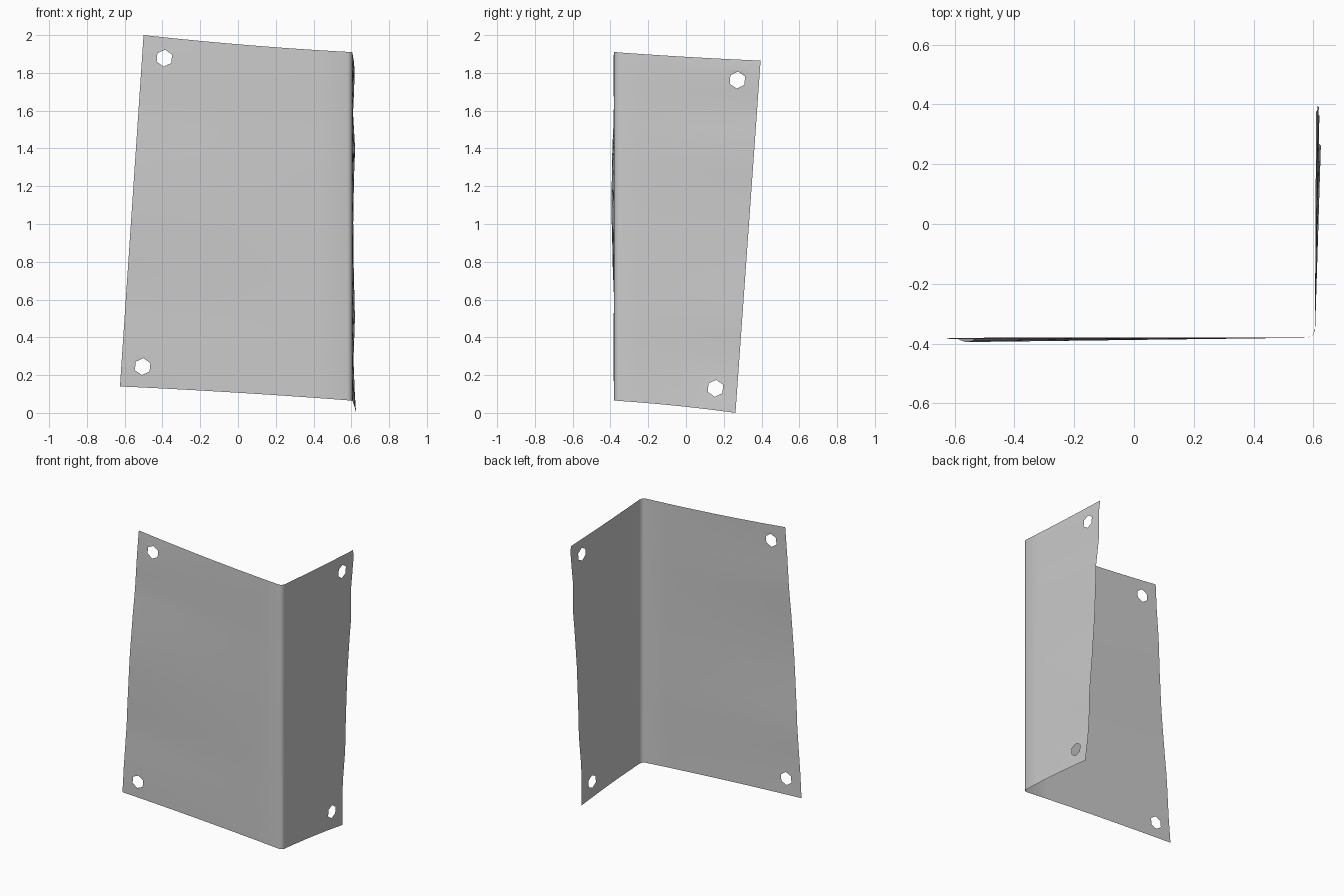
import bpy, bmesh, math
from mathutils import Vector

if "Cube" in bpy.data.objects:
    bpy.data.objects.remove(bpy.data.objects["Cube"])

# Edge waves as (height fraction, offset)
FRONT_WAVE = [(0, -.002), (.08, -.005), (.25, -.002), (.38, -.010), (.52, -.015), (.68, -.010), (.78, -.002), (.93, -.004), (1, 0)]
SIDE_WAVE = [(0, .020), (.08, .009), (.16, .007), (.27, .014), (.40, .008), (.55, .005), (.68, .010), (.75, .015),
             (.85, .004), (.93, .010), (.97, .013), (1, .008)]


def lerp(a, b, t):
    return a + (b - a) * t


def wave(table, t):
    t = min(max(t, 0), 1)
    for (t0, v0), (t1, v1) in zip(table, table[1:]):
        if t <= t1:
            k = (t - t0) / (t1 - t0)
            return lerp(v0, v1, k * k * (3 - 2 * k))


def front(s, t):
    # s runs from the crease (0) to the free edge (1)
    sag = 4 * s * (1 - s)
    x = lerp(.603, lerp(-.625, -.50, t), s)
    z = lerp(lerp(.065, .14, s) + .005 * sag, lerp(1.91, 2.0, s) - .008 * sag, t)
    return Vector((x, -.38 + wave(FRONT_WAVE, t) * s, z))


def side(s, t):
    sag = 4 * s * (1 - s)
    y = lerp(-.38, lerp(.262, .395, t), s)
    z = lerp(lerp(.065, 0, s) + .006 * sag, lerp(1.91, 1.865, s) - .003 * sag, t)
    return Vector((.605 + wave(SIDE_WAVE, t) * s, y, z))


def crease(s, t):
    return Vector((.598, -.373, lerp(.065, 1.91, t)))


# Sheet columns run from the front free edge around the crease to the side free edge
columns = [(front, s) for s in (1, .95, .84, .68, .5, .32, .16, .02)]
columns += [(crease, 0)]
columns += [(side, s) for s in (.04, .2, .4, .58, .75, .92, 1)]
rows = [0, .03, .095, .16, .22, .27, .33, .4, .47, .54, .61, .68, .75, .8, .85, .905, .97, 1]
hole_cells = {(c, r) for c in (1, len(columns) - 3) for r in (1, len(rows) - 3)}

bm = bmesh.new()
grid = [[bm.verts.new(f(s, t)) for t in rows] for f, s in columns]
for c in range(len(columns) - 1):
    for r in range(len(rows) - 1):
        if (c, r) not in hole_cells:
            bm.faces.new((grid[c][r], grid[c + 1][r], grid[c + 1][r + 1], grid[c][r + 1]))


# Six-sided mounting holes, stitched into the open cells
def add_hole(c, r, a, z, on_front):
    cell = [grid[c][r], grid[c + 1][r], grid[c + 1][r + 1], grid[c][r + 1]]
    depth = sum(((v.co.y if on_front else v.co.x) for v in cell)) / 4
    ring = []
    for i in range(6):
        ang = math.radians(60 * i + 25)
        p, q = a + .045 * math.cos(ang), z + .045 * math.sin(ang)
        ring.append(bm.verts.new((p, depth, q) if on_front else (depth, p, q)))
    # each hexagon corner joins the nearest cell corner by angle
    flat = lambda v: (v.co.x if on_front else v.co.y, v.co.z)
    angle = lambda v: math.atan2(flat(v)[1] - z, flat(v)[0] - a) % math.tau
    outer, inner = sorted(cell, key=angle), sorted(ring, key=angle)
    i = j = 0
    while i < 4 or j < 6:
        o, n = outer[i % 4], inner[j % 6]
        next_o = angle(outer[(i + 1) % 4]) + math.tau * ((i + 1) // 4)
        next_n = angle(inner[(j + 1) % 6]) + math.tau * ((j + 1) // 6)
        if j >= 6 or (i < 4 and next_o < next_n):
            bm.faces.new((o, outer[(i + 1) % 4], n))
            i += 1
        else:
            bm.faces.new((o, inner[(j + 1) % 6], n))
            j += 1


last_c, last_r = len(columns) - 3, len(rows) - 3
add_hole(1, 1, -.505, .245, True)
add_hole(1, last_r, -.39, 1.878, True)
add_hole(last_c, 1, .156, .13, False)
add_hole(last_c, last_r, .272, 1.762, False)

bmesh.ops.recalc_face_normals(bm, faces=bm.faces)
# Front panel faces outward, towards -y
bm.faces.ensure_lookup_table()
if bm.faces[0].normal.y > 0:
    bmesh.ops.reverse_faces(bm, faces=bm.faces)
for f in bm.faces:
    f.smooth = True

mesh = bpy.data.meshes.new("bent_sheet")
bm.to_mesh(mesh)
bm.free()
bpy.context.collection.objects.link(bpy.data.objects.new("bent_sheet", mesh))
